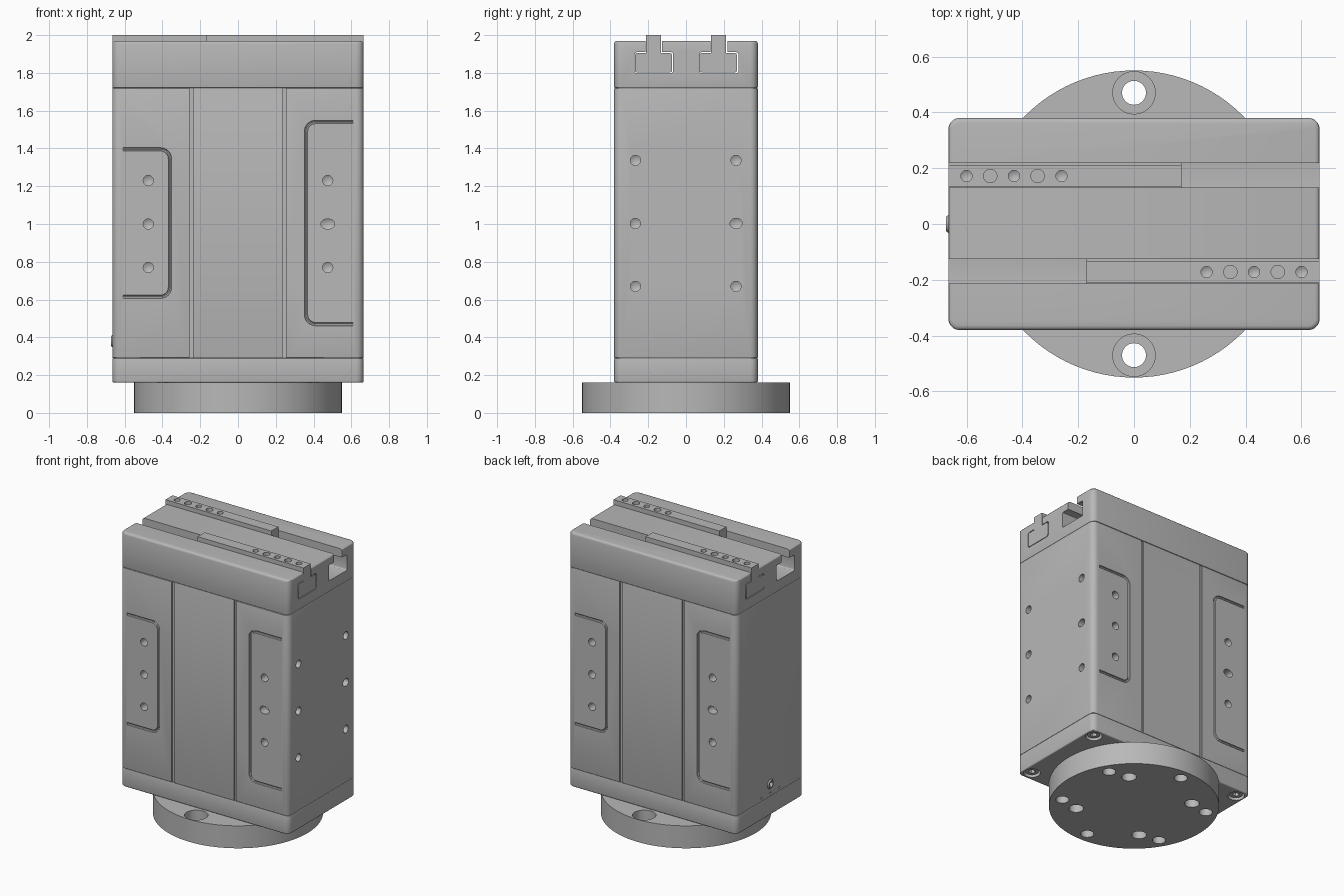
import bpy, bmesh
from math import pi, cos, sin, radians
from mathutils import Matrix, Vector

cube = bpy.data.objects.get("Cube")
if cube:
    bpy.data.objects.remove(cube, do_unlink=True)

HX, HY = 0.665, 0.38            # half size of the housing
Z_BASE, Z_BODY, Z_COVER, Z_TOP = 0.16, 0.29, 1.72, 1.97

grey = bpy.data.materials.new("machined grey")
grey.use_nodes = True
grey.diffuse_color = (0.48, 0.48, 0.48, 1)
grey.node_tree.nodes["Principled BSDF"].inputs["Base Color"].default_value = grey.diffuse_color

HALF_TURN = Matrix.Rotation(pi, 4, 'Z')
DOWN = Matrix.Rotation(pi, 4, 'X')          # drills run along local +z
TO_BACK = Matrix.Rotation(-pi / 2, 4, 'X')
TO_LEFT = Matrix.Rotation(pi / 2, 4, 'Y')


def finish(name, bm):
    bmesh.ops.recalc_face_normals(bm, faces=bm.faces)
    mesh = bpy.data.meshes.new(name)
    bm.to_mesh(mesh)
    bm.free()
    mesh.materials.append(grey)
    ob = bpy.data.objects.new(name, mesh)
    bpy.context.collection.objects.link(ob)
    return ob


def block(bm, lo, hi):
    lo, hi = Vector(lo), Vector(hi)
    m = Matrix.Translation((lo + hi) / 2) @ Matrix.Diagonal((*(hi - lo), 1))
    return bmesh.ops.create_cube(bm, size=1, matrix=m)["verts"]


def housing(name, z0, z1, top, bottom):
    """Upright block with rounded corners and softened rims."""
    bm = bmesh.new()
    block(bm, (-HX, -HY, z0), (HX, HY, z1))
    upright = [e for e in bm.edges if abs(e.verts[0].co.z - e.verts[1].co.z) > 0.01]
    bmesh.ops.bevel(bm, geom=upright, offset=0.04, segments=5, profile=0.5, affect='EDGES')
    for z, size in ((z1, top), (z0, bottom)):
        rim = [e for e in bm.edges if all(abs(v.co.z - z) < 1e-4 for v in e.verts)]
        bmesh.ops.bevel(bm, geom=rim, offset=size, segments=3, profile=0.5, affect='EDGES')
    return finish(name, bm)


def lathe(bm, profile, place, sides=24, stretch=1):
    """Solid of (radius, depth) rings around local z."""
    m = place @ Matrix.Diagonal((stretch, 1, 1, 1))
    rings = []
    for r, d in profile:
        n = sides if r > 0 else 1
        rings.append([bm.verts.new(m @ Vector((r * cos(2 * pi * i / sides),
                                               r * sin(2 * pi * i / sides), d)))
                      for i in range(n)])
    for a, b in zip(rings, rings[1:]):
        for i in range(sides):
            j = (i + 1) % sides
            bm.faces.new((a[i], a[j], b[j], b[i]) if len(b) > 1 else (a[i], a[j], b[0]))
    for ring in (rings[0], rings[-1]):
        if len(ring) > 1:
            bm.faces.new(ring)


def drill(bm, at, turn, r, depth, stretch=1, tip=True):
    profile = [(r, -0.02), (r, depth)] + ([(0, depth + r * 0.6)] if tip else [])
    lathe(bm, profile, Matrix.Translation(at) @ turn, stretch=stretch)


def tee(bm, y, x0, x1, neck, wide, levels):
    """T-section bar running along x."""
    low, shoulder, top = levels
    pts = [(-wide, low), (wide, low), (wide, shoulder), (neck, shoulder),
           (neck, top), (-neck, top), (-neck, shoulder), (-wide, shoulder)]
    face = bm.faces.new([bm.verts.new((x0, y + a, z)) for a, z in pts])
    out = bmesh.ops.extrude_face_region(bm, geom=[face])["geom"]
    bmesh.ops.translate(bm, vec=(x1 - x0, 0, 0),
                        verts=[v for v in out if isinstance(v, bmesh.types.BMVert)])
    corners = [e for e in bm.edges if abs(e.verts[0].co.x - e.verts[1].co.x) > 0.1
               and e.verts[0].co.z < shoulder + 0.001
               and abs(e.verts[0].co.y - y) > neck + 0.01]
    bmesh.ops.bevel(bm, geom=corners, offset=0.012, segments=3, profile=0.5, affect='EDGES')


def carve(target, bm):
    cutter = finish("cutter", bm)
    mod = target.modifiers.new("cut", 'BOOLEAN')
    mod.operation, mod.solver, mod.object = 'DIFFERENCE', 'EXACT', cutter
    bpy.context.view_layer.objects.active = target
    bpy.ops.object.modifier_apply(modifier=mod.name)
    bpy.data.objects.remove(cutter, do_unlink=True)


def bracket_groove(bm, side, inner, outer, z0, z1, r=0.05, w=0.009):
    """U-shaped groove of round section on the front face."""
    path = [(outer, z0)]
    for z, start in ((z0 + r, -90), (z1 - r, 180)):
        for k in range(7):
            a = radians(start - 15 * k)
            path.append((inner + r + r * cos(a), z + r * sin(a)))
    path.append((outer, z1))
    path = [Vector((side * x, -HY, z)) for x, z in path]
    rings = []
    for i, p in enumerate(path):
        t = (path[min(i + 1, len(path) - 1)] - path[max(i - 1, 0)]).normalized()
        n = t.cross(Vector((0, 1, 0)))
        rings.append([bm.verts.new(p + n * w * cos(k * pi / 4) + Vector((0, w * sin(k * pi / 4), 0)))
                      for k in range(8)])
    for a, b in zip(rings, rings[1:]):
        for k in range(8):
            bm.faces.new((a[k], a[k - 1], b[k - 1], b[k]))
    bm.faces.new(rings[0])
    bm.faces.new(rings[-1])


# Mounting flange: six counterbored holes and four plain ones underneath
bm = bmesh.new()
lathe(bm, [(0.55, 0), (0.55, Z_BASE)], Matrix(), sides=96)
flange = finish("mounting_flange", bm)
bm = bmesh.new()
for i in range(6):
    a = radians(30 + 60 * i)
    lathe(bm, [(0.043, -0.02), (0.043, 0.08), (0.076, 0.08), (0.076, 0.2)],
          Matrix.Translation((0.47 * cos(a), 0.47 * sin(a), 0)), sides=32)
for i in range(4):
    a = radians(45 + 90 * i)
    drill(bm, (0.375 * cos(a), 0.375 * sin(a), 0), Matrix(), 0.048, 0.1, tip=False)
carve(flange, bm)

# Base plate with recessed corner screws
base = housing("base_plate", Z_BASE, Z_BODY, 0.005, 0.008)
corners = [(x, y, Z_BASE) for x in (-0.6, 0.6) for y in (-0.31, 0.31)]
bm = bmesh.new()
for c in corners:
    drill(bm, c, Matrix(), 0.054, 0.06, tip=False)
carve(base, bm)
bm = bmesh.new()
for c in corners:
    lathe(bm, [(0.042, 0.012), (0.042, 0.065)], Matrix.Translation(c))
screws = finish("corner_screws", bm)
bm = bmesh.new()
for c in corners:
    lathe(bm, [(0.022, -0.02), (0.022, 0.04)], Matrix.Translation(c), sides=6)
carve(screws, bm)

# Main body: the back repeats the front after a half turn
body = housing("main_body", Z_BODY, Z_COVER, 0.005, 0.005)
bm = bmesh.new()
for x in (-0.248, 0.245):
    block(bm, (x - 0.009, -HY - 0.02, 0.2), (x + 0.009, -HY + 0.01, 1.8))
bracket_groove(bm, -1, 0.36, 0.61, 0.615, 1.395)
bracket_groove(bm, 1, 0.36, 0.61, 0.47, 1.54)
for x in (-0.475, 0.475):
    for z in (0.77, 1.0, 1.23):
        drill(bm, (x, -HY, z), TO_BACK, 0.027, 0.06, 1.35 if x > 0 and z == 1 else 1)
copy = bmesh.ops.duplicate(bm, geom=bm.verts[:] + bm.edges[:] + bm.faces[:])["geom"]
bmesh.ops.transform(bm, matrix=HALF_TURN,
                    verts=[v for v in copy if isinstance(v, bmesh.types.BMVert)])
# Side mounting holes and the small indicator holes opposite
to_right = TO_LEFT.inverted() @ Matrix.Rotation(pi / 2, 4, 'Z')
for y in (-0.268, 0.265):
    for z in (0.67, 1.003, 1.337):
        oval = y > 0 and z == 1.003
        drill(bm, (HX, y, z), to_right, 0.027, 0.06, 1.2 if oval else 1)
for y in (-0.1, 0, 0.1):
    drill(bm, (-HX, y, 0.315), TO_LEFT, 0.007, 0.01)
drill(bm, (-HX, 0, 0.38), TO_LEFT, 0.034, 0.05, tip=False)
carve(body, bm)

# Cable socket set into the right side
bm = bmesh.new()
lathe(bm, [(0.026, -0.008), (0.032, 0), (0.032, 0.051)],
      Matrix.Translation((-HX, 0, 0.38)) @ TO_LEFT)
socket = finish("cable_socket", bm)
bm = bmesh.new()
drill(bm, (-HX, 0, 0.38), TO_LEFT, 0.018, 0.03, tip=False)
carve(socket, bm)

# Cover with two T-slots
cover = housing("slotted_cover", Z_COVER, Z_TOP, 0.016, 0.005)
for y in (-0.17, 0.175):
    bm = bmesh.new()
    tee(bm, y, -0.8, 0.8, 0.044, 0.102, (1.798, 1.91, 2.1))
    carve(cover, bm)

# Sliding jaws, one per slot, pointing opposite ways
for name, turn in (("front_slider", Matrix()), ("back_slider", HALF_TURN)):
    bm = bmesh.new()
    tee(bm, -0.172, -0.17, HX, 0.040, 0.098, (1.802, 1.905, 2.0))
    slider = finish(name, bm)
    bm = bmesh.new()
    for i in range(5):
        wide = i % 2
        drill(bm, (0.26 + 0.085 * i, -0.172, 2.0), DOWN, 0.024 if wide else 0.02, 0.04, tip=not wide)
    carve(slider, bm)
    slider.data.transform(turn)

# Smooth shading with sharp edges kept
bpy.ops.object.select_all(action='DESELECT')
for ob in (flange, base, screws, body, socket, cover,
           bpy.data.objects["front_slider"], bpy.data.objects["back_slider"]):
    ob.select_set(True)
    bpy.context.view_layer.objects.active = ob
bpy.ops.object.shade_smooth_by_angle(angle=radians(30))
